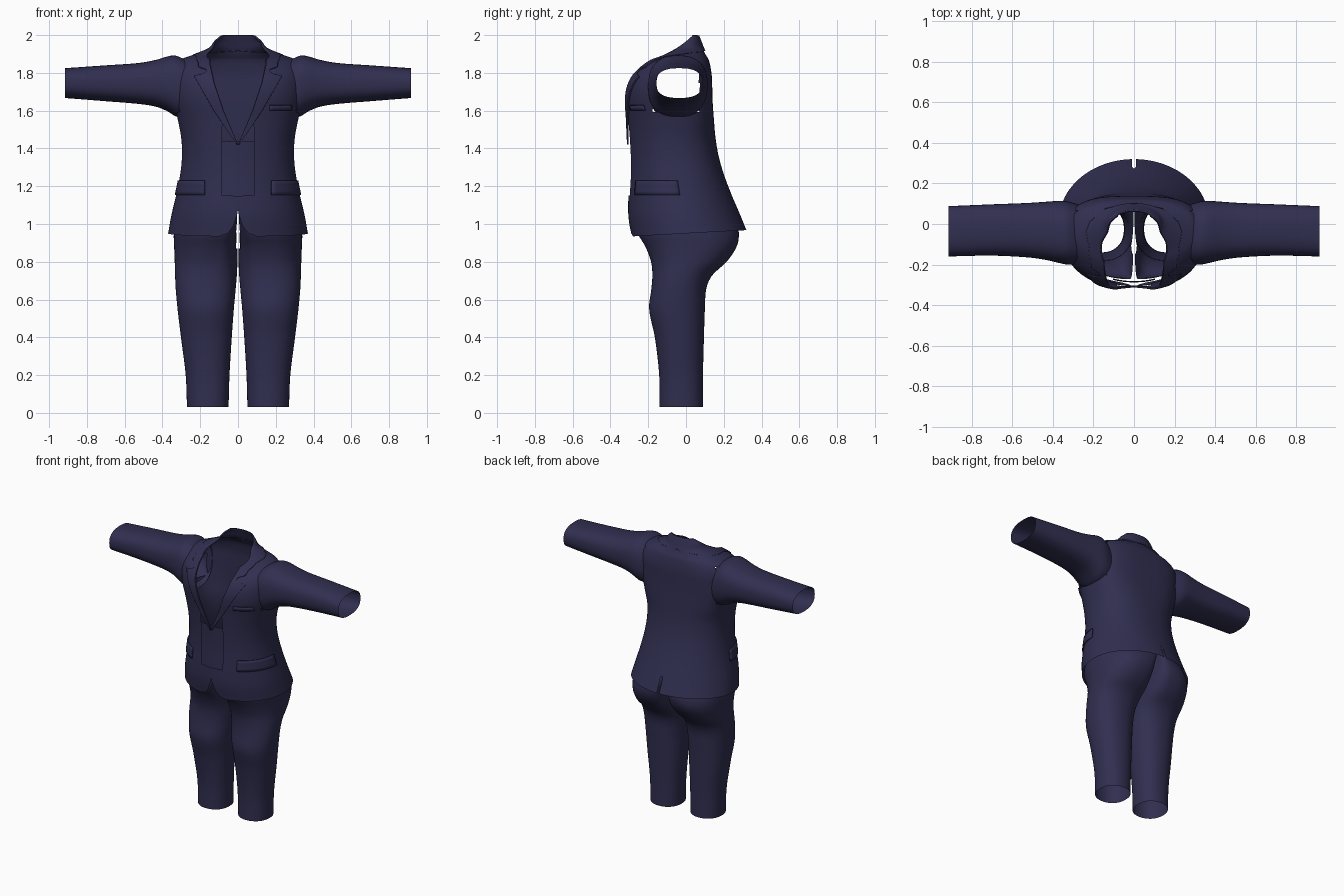
import bpy, bmesh
from math import sin, cos, pi, asin, radians, copysign

cube = bpy.data.objects.get("Cube")
if cube:
    bpy.data.objects.remove(cube, do_unlink=True)

navy = bpy.data.materials.new("navy cloth")
navy.use_nodes = True
navy.diffuse_color = (0.03, 0.028, 0.08, 1)
navy.node_tree.nodes["Principled BSDF"].inputs["Base Color"].default_value = (0.03, 0.028, 0.08, 1)
navy.node_tree.nodes["Principled BSDF"].inputs["Roughness"].default_value = 0.8


def linear(rows, s):
    """Piecewise linear lookup of (key, value) pairs."""
    if s <= rows[0][0]:
        return rows[0][1]
    for a, b in zip(rows, rows[1:]):
        if s <= b[0]:
            return a[1] + (b[1] - a[1]) * (s - a[0]) / (b[0] - a[0])
    return rows[-1][1]


def smooth(rows, s):
    """Cubic interpolation of all columns after the key column."""
    s = min(max(s, rows[0][0]), rows[-1][0])
    k = max(i for i in range(len(rows) - 1) if rows[i][0] <= s)

    def slope(i, c):
        a, b = rows[max(i - 1, 0)], rows[min(i + 1, len(rows) - 1)]
        return (b[c] - a[c]) / (b[0] - a[0])

    h = rows[k + 1][0] - rows[k][0]
    u = (s - rows[k][0]) / h
    return [(2*u**3 - 3*u*u + 1) * rows[k][c] + (3*u*u - 2*u**3) * rows[k + 1][c]
            + h * ((u**3 - 2*u*u + u) * slope(k, c) + (u**3 - u*u) * slope(k + 1, c))
            for c in range(1, len(rows[0]))]


def power(v, p):
    return copysign(abs(v) ** p, v) if abs(v) > 1e-6 else 0.0


def steps(a, b, n):
    return [a + (b - a) * i / n for i in range(n + 1)]


def cloth(name, rings, closed=False, mirrored=True, thickness=0, remove=None):
    """Skin a list of point rings into a sheet of cloth."""
    bm = bmesh.new()
    grid = [[bm.verts.new(p) for p in ring] for ring in rings]
    n = len(grid[0])
    for low, high in zip(grid, grid[1:]):
        for j in range(n if closed else n - 1):
            k = (j + 1) % n
            bm.faces.new((low[j], low[k], high[k], high[j]))
    if remove:
        doomed = [f for f in bm.faces if remove(f.calc_center_median())]
        bmesh.ops.delete(bm, geom=doomed, context='FACES')
    bmesh.ops.dissolve_degenerate(bm, dist=1e-5, edges=bm.edges[:])
    mesh = bpy.data.meshes.new(name)
    bm.to_mesh(mesh)
    bm.free()
    mesh.materials.append(navy)
    obj = bpy.data.objects.new(name, mesh)
    bpy.context.collection.objects.link(obj)
    bpy.ops.object.select_all(action='DESELECT')
    obj.select_set(True)
    bpy.context.view_layer.objects.active = obj
    bpy.ops.object.shade_smooth_by_angle(angle=radians(40))
    if mirrored:
        obj.modifiers.new("other side", 'MIRROR').merge_threshold = 0.0005
    if thickness:
        obj.modifiers.new("thickness", 'SOLIDIFY').thickness = thickness
    return obj


# Jacket body: height, half width, front y, back y, back squareness
BODY = [(.95, .37, -.29, .32, 1), (1.05, .352, -.305, .283, 1), (1.15, .328, -.305, .243, .95),
        (1.25, .308, -.3, .205, .9), (1.35, .297, -.3, .175, .85), (1.45, .3, -.305, .157, .8),
        (1.55, .318, -.312, .148, .7), (1.65, .34, -.322, .141, .65), (1.72, .345, -.318, .139, .65),
        (1.78, .345, -.295, .137, .65), (1.83, .335, -.25, .13, .7), (1.87, .305, -.195, .12, .8),
        (1.895, .24, -.14, .105, .9), (1.93, .15, -.09, .088, 1), (1.97, .115, -.04, .072, 1),
        (2, .08, .01, .06, 1)]
NECK = [(1.87, 27), (1.9, 43), (1.93, 60), (1.97, 80), (2, 92)]
V_EDGE = [(1.42, 0), (1.6, .075), (1.75, .125), (1.85, .145)]
FRONT_EDGE = [(.95, .1), (.965, .055), (1, .025), (1.06, .004), (1.08, 0), (1.149, 0),
              (1.151, .085), (1.5, .085)] + V_EDGE[1:]


def body_point(z, t, off=0.0):
    """Point on the jacket body; t runs from front centre to back centre."""
    w, front, back, square = smooth(BODY, z)
    p = .95 if t < pi / 2 else square
    mid, half = (front + back) / 2, (back - front) / 2 + off
    y = mid - half * power(cos(t), p)
    tilt = .055 * y * max(0, 1 - (z - .95) / .2)
    return ((w + off) * power(sin(t), p), y, z + tilt)


def at_x(z, x):
    return asin(min(1, x / smooth(BODY, z)[0]) ** (1 / .95))


def edge_angle(z, edge, degrees):
    return at_x(z, linear(edge, z)) if z < 1.87 else radians(linear(degrees, z))


def body_patch(heights, start, end, off, n):
    return [[body_point(z, t, off) for t in steps(start(z), end(z), n)] for z in heights]


def in_armhole(c):
    return abs(c.x) > .285 and 1.6 < c.z < 1.85 and -.17 < c.y < .07


heights = sorted(steps(.95, 1.87, 60) + steps(1.875, 2, 16) + [1.149, 1.151])
cloth("jacket_body", body_patch(heights, lambda z: edge_angle(z, FRONT_EDGE, NECK),
                                lambda z: pi - (.025 if z < 1.06 else 0), 0, 48), remove=in_armhole)

# Recessed front facing behind the open front edges
cloth("front_facing", body_patch(steps(1.12, 1.44, 8), lambda z: 0, lambda z: at_x(z, .11), -.018, 6))

# Notched lapels running up into the folded collar
LAPEL_EDGE = [(1.42, .006), (1.6, .125), (1.785, .228), (1.8, .165), (1.82, .165),
              (1.835, .205), (1.87, .205)]
COLLAR_EDGE = [(1.87, 43), (1.89, 55), (1.905, 100), (1.918, 180)]
heights = sorted(steps(1.42, 1.87, 36) + [1.785, 1.82, 1.835] + steps(1.874, 1.998, 20))
cloth("lapel_and_collar", body_patch(heights, lambda z: edge_angle(z, V_EDGE, NECK),
                                     lambda z: edge_angle(z, LAPEL_EDGE, COLLAR_EDGE), .009, 20),
      thickness=.009)

# Pocket flaps and the single breast pocket welt
cloth("pocket_flap", body_patch(steps(1.155, 1.23, 4), lambda z: at_x(z, .175),
                                lambda z: pi / 2, .008, 12), thickness=.008)
cloth("breast_pocket", body_patch(steps(1.6, 1.628, 2), lambda z: at_x(z, .165),
                                  lambda z: at_x(z, .28), .007, 8), mirrored=False, thickness=.007)

# Sleeves: x, bottom, top, front, back
SLEEVE = [(.27, 1.56, 1.865, -.2, .095), (.33, 1.57, 1.892, -.2, .112), (.37, 1.595, 1.888, -.192, .114),
          (.43, 1.62, 1.87, -.178, .11), (.52, 1.635, 1.853, -.165, .104), (.7, 1.65, 1.84, -.156, .097),
          (.915, 1.667, 1.825, -.16, .088)]


def sleeve_ring(x, n=40):
    low, high, front, back = smooth(SLEEVE, x)
    return [(x, (front + back) / 2 + (back - front) / 2 * power(cos(a), .8),
             (low + high) / 2 + (high - low) / 2 * power(sin(a), .8))
            for a in steps(0, 2 * pi, n)[:-1]]


cloth("sleeve", [sleeve_ring(x) for x in steps(.27, .915, 30)], closed=True)

# Trouser legs: height, inner x, outer x, front, back, inner squareness, centre fraction
LEG = [(.03, .05, .27, -.14, .09, .9, .5), (.2, .045, .277, -.142, .09, .9, .5),
       (.4, .033, .302, -.165, .095, .9, .5), (.55, .022, .32, -.195, .1, .9, .5),
       (.66, .012, .33, -.183, .108, .85, .5), (.73, .006, .333, -.178, .14, .75, .48),
       (.8, .003, .335, -.185, .215, .6, .45), (.88, .003, .338, -.215, .268, .5, .4),
       (.95, .003, .34, -.255, .28, .45, .3), (1.02, .003, .33, -.265, .265, .4, .12),
       (1.08, .003, .315, -.272, .24, .4, .08)]


def leg_ring(z, n=56):
    inner, outer, front, back, square, frac = smooth(LEG, z)
    cx = inner + frac * (outer - inner)
    ring = []
    for a in steps(0, 2 * pi, n)[:-1]:
        c, s = cos(a), sin(a)
        x = cx + (outer - cx) * power(c, .95) if c > 0 else cx + (cx - inner) * power(c, square)
        ring.append((x, (front + back) / 2 + (back - front) / 2 * power(s, .9), z))
    return ring


cloth("trouser_leg", [leg_ring(z) for z in steps(.03, 1.08, 50)], closed=True,
      remove=lambda c: c.z > .86 and c.x < .012 and abs(c.y) < .15)
